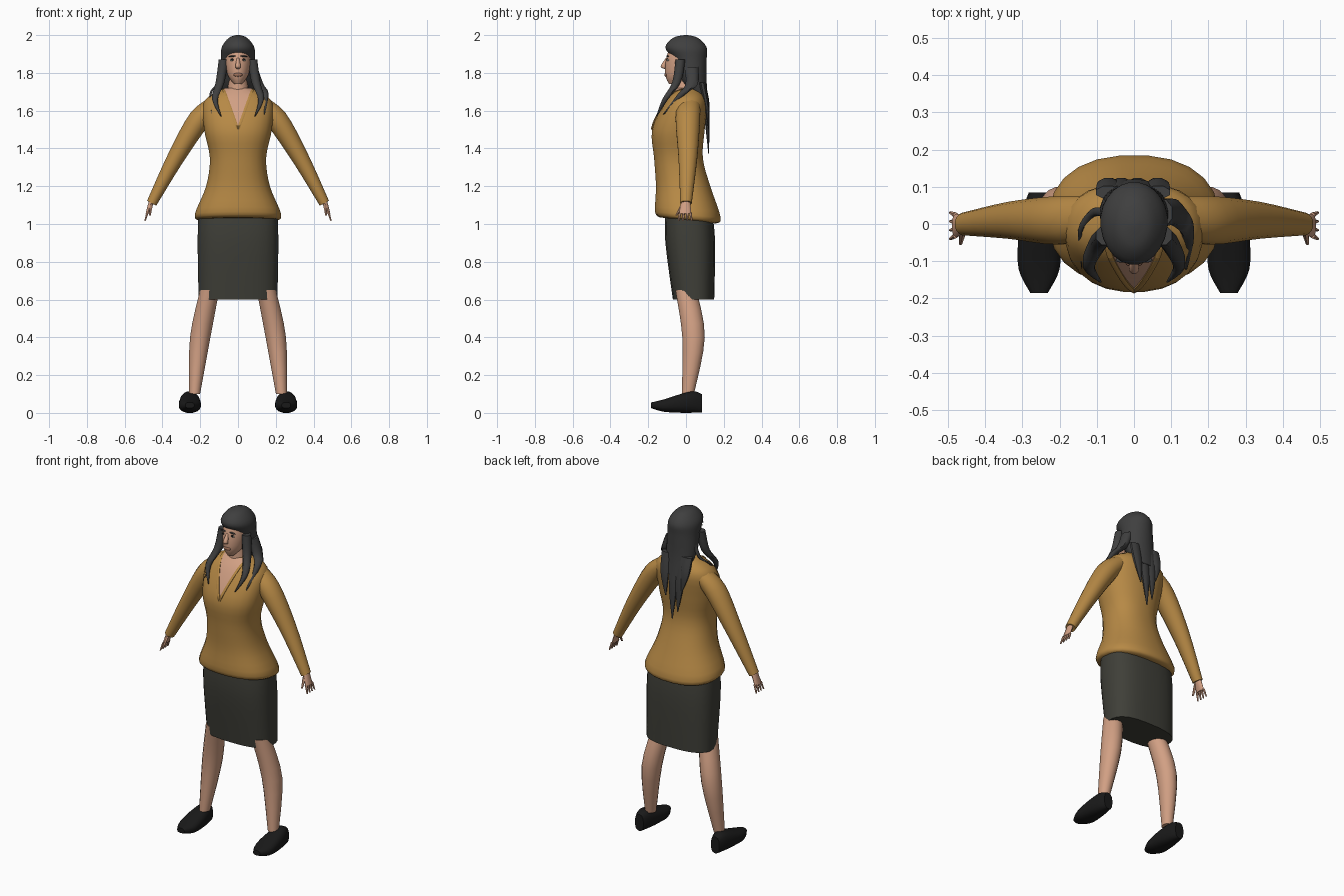
import bpy, bmesh, math
from mathutils import Vector

cube = bpy.data.objects.get("Cube")
if cube:
    bpy.data.objects.remove(cube, do_unlink=True)


def material(name, *rgb):
    mat = bpy.data.materials.new(name)
    mat.use_nodes = True
    mat.diffuse_color = (*rgb, 1)
    shader = next(n for n in mat.node_tree.nodes if n.type == 'BSDF_PRINCIPLED')
    shader.inputs["Base Color"].default_value = (*rgb, 1)
    return mat


MUSTARD = material("mustard knit", .47, .25, .06)
CHARCOAL = material("charcoal cloth", .05, .05, .04)
SKIN = material("skin", .64, .35, .23)
HAIR = material("dark hair", .05, .05, .05)
BLACK = material("black leather", .01, .01, .01)
LIPS = material("brown lips", .33, .16, .1)
WHITE = material("eye white", .6, .6, .5)

RIGHTWARD, BACKWARD, UPWARD = Vector((1, 0, 0)), Vector((0, 1, 0)), Vector((0, 0, 1))


def finish(name, bm, *materials):
    """Turn a bmesh into a smooth-shaded object."""
    bmesh.ops.recalc_face_normals(bm, faces=bm.faces)
    mesh = bpy.data.meshes.new(name)
    bm.to_mesh(mesh)
    bm.free()
    for mat in materials:
        mesh.materials.append(mat)
    mesh.shade_smooth()
    mesh.set_sharp_from_angle(angle=math.radians(55))
    obj = bpy.data.objects.new(name, mesh)
    bpy.context.collection.objects.link(obj)
    return obj


def spline(rows, steps=4):
    """Pass a smooth spline through rows of numbers."""
    rows = [Vector(row) for row in rows]
    padded = [rows[0], *rows, rows[-1]]
    result = []
    for before, start, end, after in zip(padded, padded[1:], padded[2:], padded[3:]):
        for step in range(steps):
            t = step / steps
            middle = start.lerp(end, t)
            early = before.lerp(start, t + 1).lerp(middle, (t + 1) / 2)
            late = middle.lerp(end.lerp(after, t - 1), t / 2)
            result.append(early.lerp(late, t))
    return result + [rows[-1]]


def rounded(value, power):
    return math.copysign(abs(value) ** (2 / power), value)


def tube(rows, sides=16, power=2, across=RIGHTWARD, along=BACKWARD, side=1):
    """Join superellipse rings; each row is x, y, z, half width, half depth."""
    bm = bmesh.new()
    rings = []
    for x, y, z, width, depth in spline(rows):
        ring = []
        for i in range(sides):
            turn = math.tau * (i + .5) / sides
            point = Vector((x, y, z))
            point += across * width * rounded(math.cos(turn), power)
            point += along * depth * rounded(math.sin(turn), power)
            point.x *= side
            ring.append(bm.verts.new(point))
        rings.append(ring)
    for low, high in zip(rings, rings[1:]):
        for i in range(sides):
            bm.faces.new((low[i - 1], low[i], high[i], high[i - 1]))
    bm.faces.new(rings[0])
    bm.faces.new(rings[-1])
    return bm


def trunk(*rows, **options):
    """Upright shape from rows of height, half width, front y and back y."""
    return tube([(0, (front + back) / 2, height, width, (back - front) / 2)
                 for height, width, front, back in rows], sides=24, **options)


def limb(*rows, flatten=1, **options):
    """Limb from rows of x, y, z and radius."""
    return tube([(*place, radius, radius * flatten) for *place, radius in rows], **options)


def ball(name, centre, size, mat, roll=0):
    bm = bmesh.new()
    bmesh.ops.create_uvsphere(bm, u_segments=12, v_segments=8, radius=1)
    obj = finish(name, bm, mat)
    obj.location, obj.scale, obj.rotation_euler.y = centre, size, roll


# Sweater body with a hem that dips at the back
sweater = trunk((1.02, .2, -.14, .16), (1.05, .23, -.165, .185), (1.2, .17, -.16, .13),
                (1.35, .15, -.17, .09), (1.5, .18, -.18, .1), (1.65, .18, -.11, .11),
                (1.72, .07, -.05, .06), power=2.3)
for vert in sweater.verts:
    vert.co.z -= vert.co.y * max(0, 1.2 - vert.co.z) * .6

# V neck cut into the front of the sweater
NECK_POINT, NECK_SLOPE = 1.5, .36


def neck_gap(point):
    """Distance outside the V; negative inside it."""
    return abs(point.x) - NECK_SLOPE * (point.z - NECK_POINT)


def in_front(point):
    return point.y < -.02 and point.z > NECK_POINT - .01


for side in (-1, 1):
    faces = [f for f in sweater.faces if in_front(f.calc_center_median())]
    geometry = set(faces)
    for face in faces:
        geometry.update(face.edges, face.verts)
    bmesh.ops.bisect_plane(sweater, geom=list(geometry), plane_co=(0, 0, NECK_POINT),
                           plane_no=(1, 0, -side * NECK_SLOPE), dist=.0001)
for face in sweater.faces:
    centre = face.calc_center_median()
    if in_front(centre) and neck_gap(centre) < 0:
        face.material_index = 1
neckline = [vert.co.copy() for vert in sweater.verts
            if in_front(vert.co) and vert.co.x >= 0 and abs(neck_gap(vert.co)) < .0005]
neckline.sort(key=lambda point: point.z)
finish("sweater_body", sweater, MUSTARD, SKIN)

# Skirt, neck and head
finish("skirt", trunk((.6, .21, -.07, .15), (.9, .215, -.11, .155), (1.06, .21, -.11, .14),
                      power=2.7), CHARCOAL)
finish("neck", trunk((1.62, .07, -.06, .05), (1.78, .045, -.055, .05)), SKIN)
finish("head", trunk((1.74, .02, -.09, -.04), (1.79, .055, -.11, .04),
                     (1.88, .07, -.105, .09), (1.97, .05, -.07, .07)), SKIN)
finish("nose", limb((0, -.1, 1.88, .006), (0, -.12, 1.835, .015),
                    (0, -.105, 1.82, .008), sides=8), SKIN)
ball("mouth", (0, -.105, 1.79), (.024, .01, .011), LIPS)

# Hair cap set back from the face
finish("hair_cap", trunk((1.63, .055, .085, .12), (1.75, .09, -.025, .11),
                         (1.87, .09, -.07, .11), (1.935, .087, -.11, .11),
                         (1.985, .05, -.07, .065), (2, .01, -.01, .01)), HAIR)


def lock(name, points, width, depth, side=1):
    """Hair lock that narrows from root to tip."""
    last = len(points) - 1
    sizes = [1 - .9 * (i / last) ** 2 for i in range(last + 1)]
    rows = [(*point, width * size, depth * size) for point, size in zip(points, sizes)]
    finish(name, tube(rows, sides=8, side=side), HAIR)


FRONT_PATH = (.076, -.03, 1.87), (.095, -.05, 1.75), (.122, -.11, 1.66), (.09, -.155, 1.57)
OUTER_PATH = (.075, .03, 1.83), (.11, .03, 1.74), (.145, -.02, 1.69), (.14, -.12, 1.58)

# Paired parts
lean = math.radians(28)
sleeve_across = RIGHTWARD * math.cos(lean) + UPWARD * math.sin(lean)
for side, tag, outer_width in ((1, "left_", .03), (-1, "right_", .01)):
    finish(tag + "collar", tube([(*point, .009, .008) for point in neckline],
                                sides=6, side=side), MUSTARD)
    ball(tag + "eye", (side * .03, -.095, 1.868), (.014, .006, .006), WHITE)
    ball(tag + "iris", (side * .03, -.098, 1.87), (.008, .005, .006), BLACK)
    ball(tag + "eyebrow", (side * .03, -.097, 1.888), (.02, .007, .004), HAIR, side * .1)

    # Arm and hand
    finish(tag + "sleeve", limb((.1, .02, 1.65, .05), (.2, .01, 1.56, .06),
                                (.33, .01, 1.35, .046), (.457, 0, 1.11, .028),
                                flatten=1.1, across=sleeve_across, side=side), MUSTARD)
    finish(tag + "palm", tube([(.45, 0, 1.14, .018, .022), (.48, -.005, 1.055, .01, .032)],
                              sides=10, side=side), SKIN)
    for finger in range(4):
        spread = (finger - 1.7) * .018
        finish(f"{tag}finger_{finger}",
               limb((.479, spread, 1.06, .008), (.493, spread * 1.3, 1.015, .004),
                    sides=6, side=side), SKIN)
    finish(tag + "thumb", limb((.46, -.02, 1.1, .01), (.466, -.052, 1.045, .005),
                               sides=6, side=side), SKIN)

    # Leg, and a shoe whose sole lifts toward the toe
    finish(tag + "leg", limb((.15, 0, .65, .052), (.2, .04, .4, .055), (.23, .01, .1, .03),
                             flatten=1.1, side=side), SKIN)
    shoe = [(.255, y, height / 2 + max(0, -y - .1) * .3, width, height / 2)
            for y, width, height in ((-.185, .024, .03), (-.12, .056, .065),
                                     (-.03, .056, .1), (.04, .044, .115), (.085, .028, .1))]
    finish(tag + "shoe", tube(shoe, along=UPWARD, power=2.6, side=side), BLACK)

    # Hair falling over the shoulder
    lock(tag + "front_lock", FRONT_PATH, .028, .028, side)
    lock(tag + "outer_lock", OUTER_PATH, outer_width, outer_width * 1.3, side)

# Locks hanging down the back
for number, (x, tip) in enumerate(((.01, 1.37), (-.035, 1.42), (.065, 1.5), (-.07, 1.55))):
    path = (x, .085, 1.75), (x, .11, (1.75 + tip) / 2), (x * .8, .12, tip)
    lock(f"back_lock_{number}", path, .035, .018)
